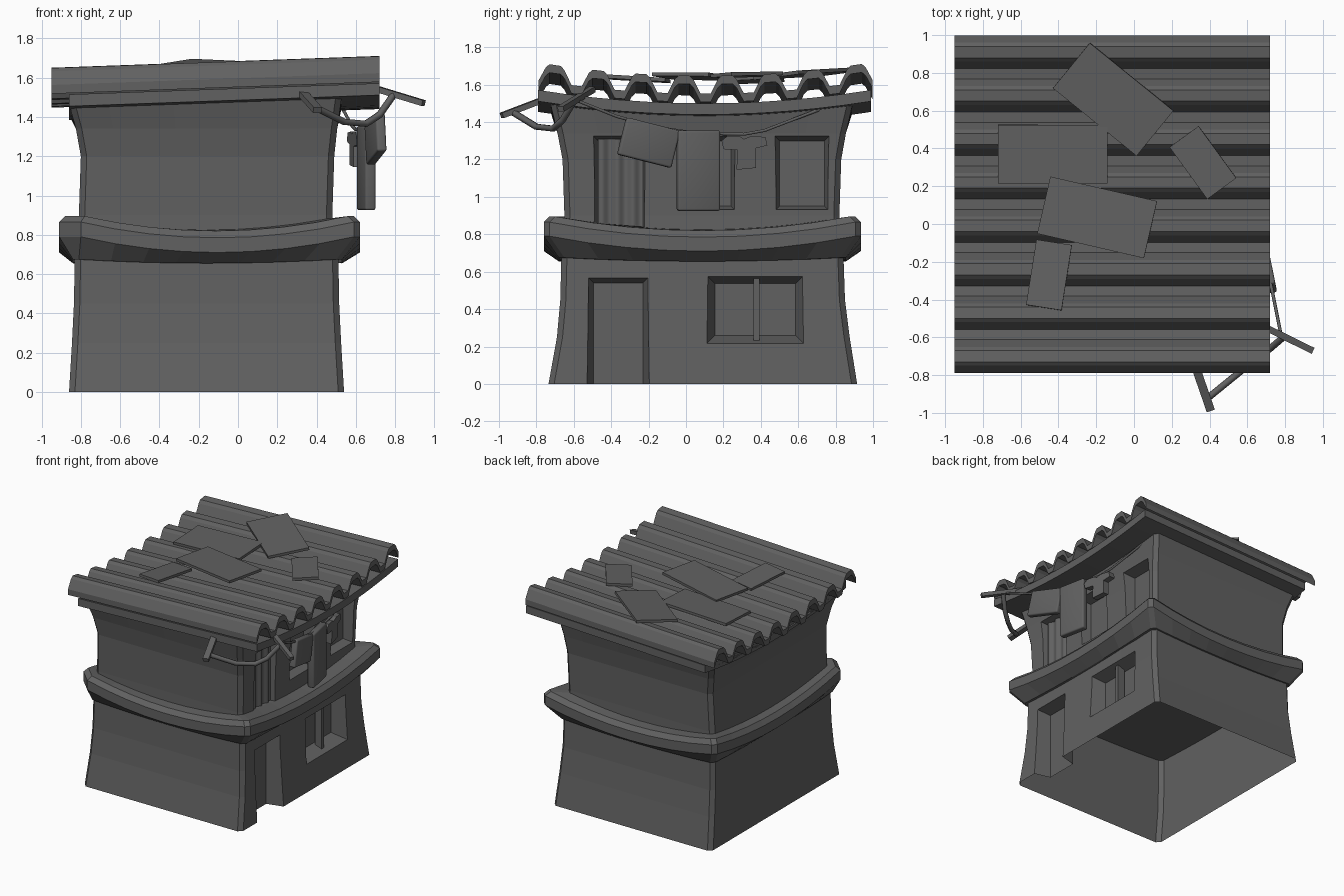
import bpy, bmesh, math
from mathutils import Vector, Matrix

cube = bpy.data.objects.get("Cube")
if cube:
    bpy.data.objects.remove(cube, do_unlink=True)

grey = bpy.data.materials.new("dark_grey")
grey.use_nodes = True
grey.diffuse_color = (0.12, 0.12, 0.12, 1)
shader = next(n for n in grey.node_tree.nodes if n.type == 'BSDF_PRINCIPLED')
shader.inputs["Base Color"].default_value = grey.diffuse_color
shader.inputs["Roughness"].default_value = 0.8


def finish(name, bm, smooth=False):
    """Turn a bmesh into a named object with the shared material."""
    bmesh.ops.recalc_face_normals(bm, faces=bm.faces)
    mesh = bpy.data.meshes.new(name)
    bm.to_mesh(mesh)
    bm.free()
    mesh.materials.append(grey)
    for p in mesh.polygons:
        p.use_smooth = smooth
    obj = bpy.data.objects.new(name, mesh)
    bpy.context.collection.objects.link(obj)
    return obj


def ring(rect, height, first=0.03, n=8):
    """Chamfered rectangle; height(x, y, u) with u running -1..1 on each side.
    first is the chamfer of the -x -y corner."""
    x0, x1, y0, y1 = rect
    c = 0.03
    sides = [((x0 + first, y0), (x1 - c, y0)), ((x1, y0 + c), (x1, y1 - c)),
             ((x1 - c, y1), (x0 + c, y1)), ((x0, y1 - c), (x0, y0 + first))]
    pts = []
    for a, b in sides:
        for i in range(n + 1):
            p = Vector(a).lerp(Vector(b), i / n)
            pts.append((p.x, p.y, height(p.x, p.y, 2 * i / n - 1)))
    return pts


def loft(rings):
    bm = bmesh.new()
    rows = [[bm.verts.new(p) for p in r] for r in rings]
    for a, b in zip(rows, rows[1:]):
        for i in range(len(a)):
            j = (i + 1) % len(a)
            bm.faces.new((a[i], a[j], b[j], b[i]))
    bm.faces.new(rows[0])
    bm.faces.new(rows[-1])
    return bm


def flat(z):
    return lambda x, y, u: z


def sag(mid, corner):
    return lambda x, y, u: mid + (corner - mid) * u * u


def bend(x, y):
    """Roof slope along x and sag along y."""
    return 0.036 * (x - 0.72) - 0.065 * (1 - ((y - 0.1) / 0.85) ** 2)


def cutter(y0, y1, z0, z1, taper=0.025):
    """Tapered block that cuts a recess in the +x wall."""
    bm = bmesh.new()
    bmesh.ops.create_cube(bm, size=1)
    for v in bm.verts:
        out = v.co.x > 0
        grow = 2 * taper if out else -taper * 0.4
        v.co.y = y1 + grow if v.co.y > 0 else y0 - grow
        v.co.z = z1 + grow if v.co.z > 0 else z0 - grow
        v.co.x = 0.64 if out else 0.41
    obj = finish("recess_cutter", bm)
    obj.hide_render = True
    return obj


def cut(obj, cutters):
    for c in cutters:
        mod = obj.modifiers.new("recess", 'BOOLEAN')
        mod.operation, mod.solver, mod.object = 'DIFFERENCE', 'EXACT', c
    deps = bpy.context.evaluated_depsgraph_get()
    mesh = bpy.data.meshes.new_from_object(obj.evaluated_get(deps))
    obj.modifiers.clear()
    obj.data = mesh
    for c in cutters:
        bpy.data.objects.remove(c, do_unlink=True)


# Lower storey, open underneath
lower = finish("lower_walls", loft([
    ring((-0.86, 0.54, -0.735, 0.915), flat(0)),
    ring((-0.845, 0.525, -0.69, 0.875), flat(0.25)),
    ring((-0.835, 0.515, -0.672, 0.85), flat(0.45)),
    ring((-0.83, 0.51, -0.665, 0.84), sag(0.68, 0.74))]))
cut(lower, [cutter(-0.505, -0.22, -0.2, 0.55), cutter(0.14, 0.60, 0.245, 0.55, 0.035)])
bm = bmesh.new()
bm.from_mesh(lower.data)
under = [f for f in bm.faces if all(v.co.z < 0.001 for v in f.verts)]
bmesh.ops.delete(bm, geom=under, context='FACES')
bm.to_mesh(lower.data)
bm.free()

# Upper storey, flared up to the eaves
upper = finish("upper_walls", loft([
    ring((-0.815, 0.485, -0.655, 0.825), flat(0.72)),
    ring((-0.81, 0.48, -0.65, 0.82), flat(0.9)),
    ring((-0.80, 0.49, -0.66, 0.83), flat(1.2)),
    ring((-0.825, 0.505, -0.687, 0.855), flat(1.34)),
    ring((-0.86, 0.53, -0.73, 0.895), lambda x, y, u: 1.53 + bend(x, y))]))
cut(upper, [cutter(-0.48, -0.23, 0.78, 1.31),
            cutter(-0.03, 0.25, 0.94, 1.31), cutter(0.49, 0.75, 0.94, 1.31)])

# Sagging ledge between the storeys
outer = (-0.91, 0.62, -0.76, 0.935)
finish("middle_ledge", loft([
    ring((-0.84, 0.53, -0.68, 0.855), sag(0.655, 0.675)),
    ring(outer, sag(0.71, 0.79), 0.11),
    ring(outer, sag(0.785, 0.865), 0.11),
    ring((-0.88, 0.59, -0.73, 0.905), sag(0.82, 0.895), 0.10),
    ring((-0.80, 0.47, -0.64, 0.81), sag(0.825, 0.88))]))


def roof_layer(name, profile, thick, x0, x1):
    """Layer extruded along x from (y, z) points that follow the roof bend."""
    bm = bmesh.new()
    loop = profile + [(y, z - thick) for y, z in reversed(profile)]
    ends = [[bm.verts.new((x, y, z + bend(x, y))) for y, z in loop] for x in (x0, x1)]
    n = len(loop)
    for i in range(n):
        j = (i + 1) % n
        bm.faces.new((ends[0][i], ends[0][j], ends[1][j], ends[1][i]))
    m = len(profile)
    for e in ends:
        for i in range(m - 1):
            bm.faces.new((e[i], e[i + 1], e[n - 2 - i], e[n - 1 - i]))
    return finish(name, bm)


# Roof deck and corrugated sheet
roof_layer("roof_deck", [(-0.79 + 1.78 * i / 12, 1.565) for i in range(13)],
           0.06, -0.86, 0.72)
wave = [(-0.088, 0), (-0.05, 0.075), (-0.03, 0.095),
        (0.03, 0.095), (0.05, 0.075), (0.088, 0)]
roof_layer("corrugated_roof",
           [(-0.70 + 0.23 * k + dy, 1.617 + h) for k in range(8) for dy, h in wave],
           0.045, -0.95, 0.72)


def block(name, size, matrix, bevel=0, smooth=False):
    bm = bmesh.new()
    bmesh.ops.create_cube(bm, size=1)
    bmesh.ops.scale(bm, vec=size, verts=bm.verts)
    if bevel:
        bmesh.ops.bevel(bm, geom=bm.edges[:], offset=bevel, segments=3,
                        profile=0.5, affect='EDGES')
    bm.transform(matrix)
    return finish(name, bm, smooth)


# Loose boards lying on the roof: x, y, length, width, angle, lift
boards = [(-0.11, 0.66, 0.57, 0.31, -39, 0.0), (-0.43, 0.37, 0.58, 0.31, 0, 0.0),
          (-0.195, 0.035, 0.58, 0.31, -13, 0.015), (0.365, 0.325, 0.34, 0.19, -54, 0.0),
          (-0.45, -0.27, 0.19, 0.35, -9, 0.0)]
for i, (x, y, l, w, a, lift) in enumerate(boards):
    slope = (bend(x, y + 0.1) - bend(x, y - 0.1)) / 0.2
    tilt = Matrix.Rotation(math.atan(slope), 4, 'X') @ Matrix.Rotation(-0.036, 4, 'Y')
    place = Matrix.Translation((x, y, 1.727 + lift + bend(x, y)))
    block(f"roof_board_{i + 1}", (l, w, 0.02),
          place @ tilt @ Matrix.Rotation(math.radians(a), 4, 'Z'))

# Mullion of the lower window
block("window_mullion", (0.06, 0.03, 0.36), Matrix.Translation((0.455, 0.377, 0.4)))

# Wavy curtain in the upper doorway
bm = bmesh.new()
rows = [[bm.verts.new((0.455 + 0.01 * math.sin(i * 0.65), -0.47 + 0.24 * i / 28, z))
         for i in range(29)] for z in (0.76, 1.31)]
for i in range(28):
    bm.faces.new((rows[0][i], rows[0][i + 1], rows[1][i + 1], rows[1][i]))
finish("curtain", bm, True)


def bar(name, a, b, width):
    a, b = Vector(a), Vector(b)
    turn = (b - a).to_track_quat('X', 'Z').to_matrix().to_4x4()
    block(name, ((b - a).length, width, 0.03), Matrix.Translation((a + b) / 2) @ turn)


def cable(name, points, radius):
    curve = bpy.data.curves.new(name, 'CURVE')
    curve.dimensions = '3D'
    curve.bevel_depth, curve.bevel_resolution = radius, 1
    spline = curve.splines.new('POLY')
    spline.points.add(len(points) - 1)
    for p, co in zip(spline.points, points):
        p.co = (*co, 1)
    temp = bpy.data.objects.new("temp", curve)
    mesh = bpy.data.meshes.new_from_object(temp)
    bpy.data.objects.remove(temp)
    mesh.materials.clear()
    mesh.materials.append(grey)
    bpy.context.collection.objects.link(bpy.data.objects.new(name, mesh))


# Poles, slack cable and washing line at the front corner
bar("side_pole", (0.60, -0.50, 1.575), (0.945, -0.67, 1.47), 0.035)
bar("front_pole", (0.31, -0.71, 1.54), (0.405, -0.985, 1.435), 0.045)
cable("slack_cable", [(0.38, -0.93, 1.455), (0.54, -0.80, 1.375),
                      (0.65, -0.71, 1.365), (0.72, -0.66, 1.41), (0.79, -0.60, 1.51)], 0.018)
cable("washing_line", [(0.775, -0.57, 1.51), (0.735, -0.37, 1.43), (0.69, -0.15, 1.37),
                       (0.65, 0.06, 1.34), (0.60, 0.31, 1.335), (0.58, 0.42, 1.355),
                       (0.50, 0.80, 1.50)], 0.009)

# Laundry
turn = Matrix.Rotation(0.2, 4, 'Z')
block("towel", (0.05, 0.30, 0.205), Matrix.Translation((0.70, -0.20, 1.29)) @ turn
      @ Matrix.Rotation(math.radians(-14), 4, 'X'), 0.012, True)
block("bed_sheet", (0.055, 0.23, 0.43),
      Matrix.Translation((0.652, 0.066, 1.14)) @ turn, 0.012, True)
shirt = [(0.19, 1.30), (0.22, 1.325), (0.285, 1.325), (0.31, 1.31), (0.35, 1.325),
         (0.425, 1.32), (0.435, 1.275), (0.375, 1.26), (0.375, 1.155), (0.27, 1.145),
         (0.275, 1.25), (0.20, 1.255)]
bm = bmesh.new()
face = bm.faces.new([bm.verts.new((0.63 - 0.2 * (y - 0.31), y, z)) for y, z in shirt])
made = bmesh.ops.extrude_face_region(bm, geom=[face])["geom"]
bmesh.ops.translate(bm, vec=(-0.05, 0, 0),
                    verts=[g for g in made if isinstance(g, bmesh.types.BMVert)])
finish("shirt", bm)
